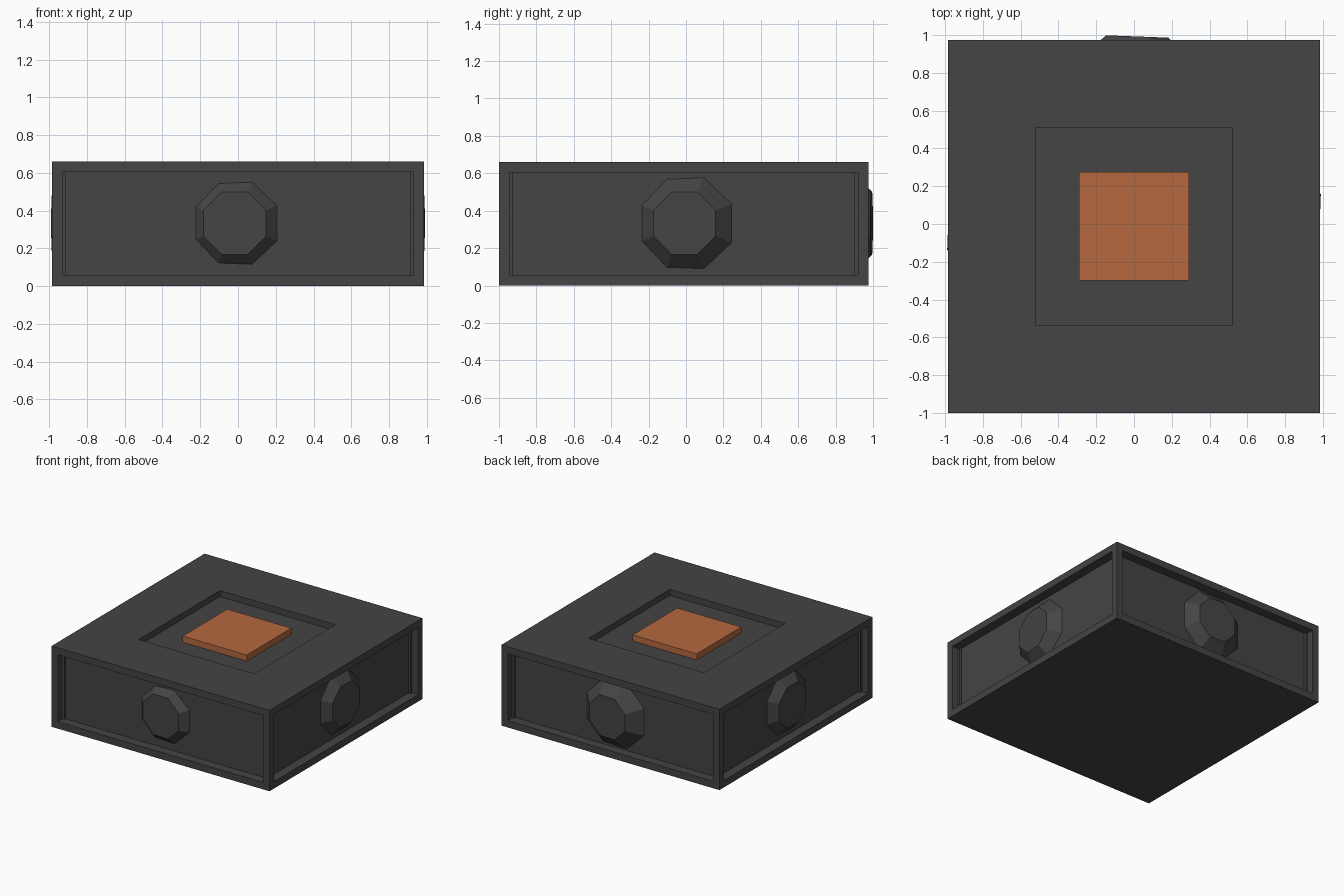
import bpy, bmesh, math
from mathutils import Matrix, Vector

if "Cube" in bpy.data.objects:
    bpy.data.objects.remove(bpy.data.objects["Cube"])


def material(name, rgb):
    m = bpy.data.materials.new(name)
    m.diffuse_color = (*rgb, 1)
    m.use_nodes = True
    m.node_tree.nodes["Principled BSDF"].inputs["Base Color"].default_value = m.diffuse_color
    return m


grey = material("dark grey", (0.058, 0.058, 0.058))
copper = material("copper orange", (0.46, 0.14, 0.05))


def finish(bm, name, mat):
    bmesh.ops.recalc_face_normals(bm, faces=bm.faces)
    me = bpy.data.meshes.new(name)
    bm.to_mesh(me)
    bm.free()
    me.materials.append(mat)
    ob = bpy.data.objects.new(name, me)
    bpy.context.collection.objects.link(ob)
    return ob


def box(lo, hi):
    lo, hi = Vector(lo), Vector(hi)
    bm = bmesh.new()
    bmesh.ops.create_cube(bm, size=1, matrix=Matrix.Translation((lo + hi) / 2)
                          @ Matrix.Diagonal((*(hi - lo), 1)))
    bm.normal_update()
    return bm


def recess(bm, face, rim, depth):
    # inset a rim, then push the middle straight in
    n = face.normal.copy()
    bmesh.ops.inset_individual(bm, faces=[face], thickness=rim, depth=0)
    inner = bmesh.ops.extrude_discrete_faces(bm, faces=[face])["faces"][0]
    bmesh.ops.translate(bm, verts=inner.verts, vec=-n * depth)


# Body: slab with a recessed panel on each side and a square well on top
bm = box((-0.985, -1.0, 0), (0.985, 0.975, 0.66))
for f in list(bm.faces):
    if f.normal.z > 0.5:
        recess(bm, f, 0.655, 0.05)
    elif abs(f.normal.z) < 0.5:
        recess(bm, f, 0.08, 0.075)
finish(bm, "body", grey)

# Copper pad sitting in the top well
finish(box((-0.29, -0.3, 0.6), (0.29, 0.275, 0.66)), "top_pad", copper)

# Eight-sided knobs, slightly tilted, repeated around the vertical axis
FACE, H = 0.166, 0.1
for i, side in enumerate(("right", "back", "left", "front")):
    bm = bmesh.new()
    c = math.cos(math.pi / 8)
    bmesh.ops.create_cone(bm, cap_ends=True, segments=8, radius1=(FACE + H) / c,
                          radius2=FACE / c, depth=H)
    # find whether a flat already faces along the local x axis
    top = max(v.co.x for v in bm.verts if v.co.z > 0)
    spin = math.pi / 8 if top > FACE * 1.04 else 0
    mat = (Matrix.Translation((0, 0.01, 0.333))
           @ Matrix.Rotation(i * math.pi / 2, 4, 'Z')
           @ Matrix.Translation((0.983, -0.0175, 0))
           @ Matrix.Rotation(math.radians(-2.2), 4, 'Z')
           @ Matrix.Rotation(math.pi / 2, 4, 'Y')
           @ Matrix.Translation((0, 0, -H / 2))
           @ Matrix.Rotation(spin, 4, 'Z'))
    bmesh.ops.transform(bm, matrix=mat, verts=bm.verts)
    finish(bm, side + "_knob", grey)
